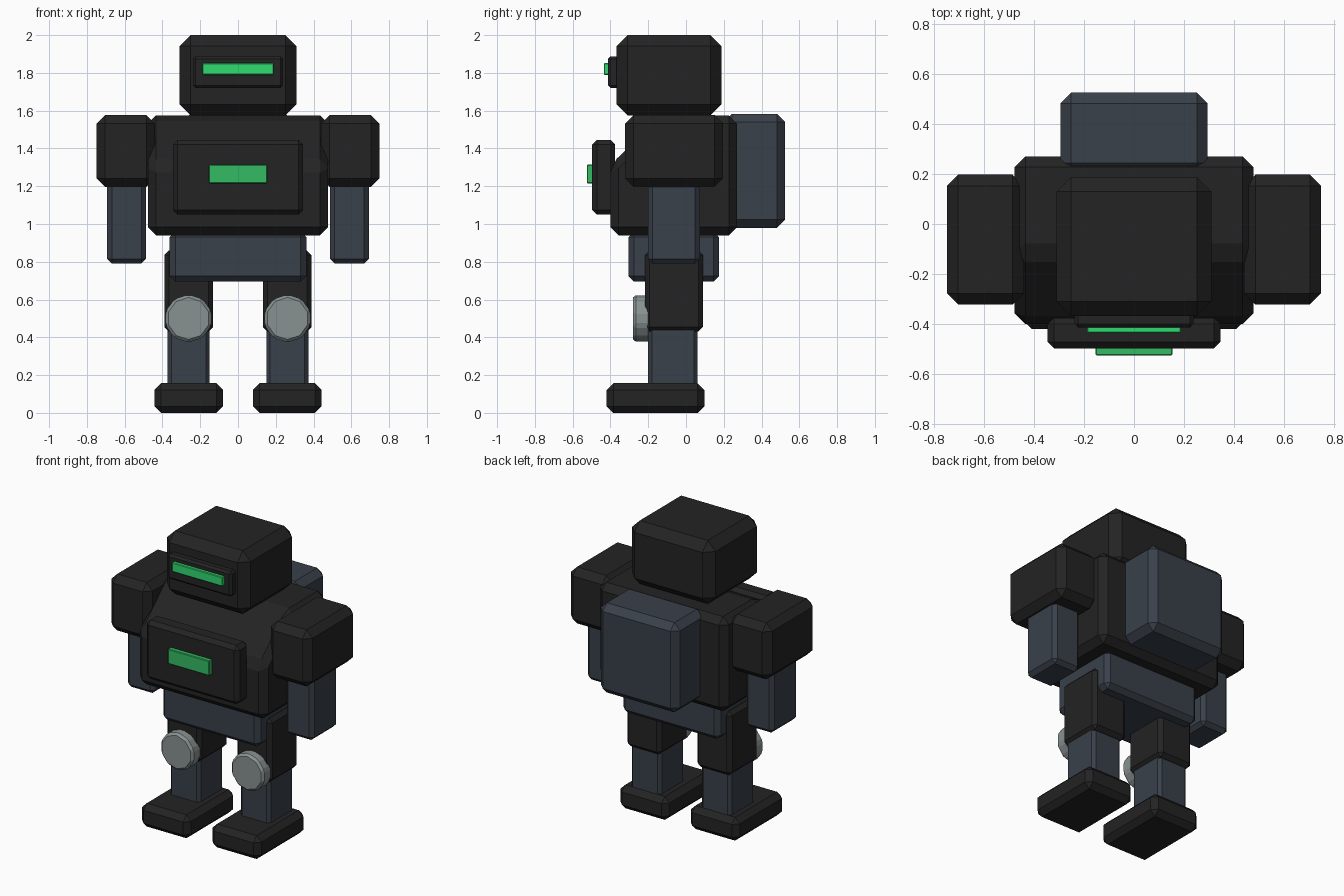
import bpy, bmesh, math
from mathutils import Matrix

if "Cube" in bpy.data.objects:
    bpy.data.objects.remove(bpy.data.objects["Cube"])


def material(name, rgb):
    m = bpy.data.materials.new(name)
    m.diffuse_color = (*rgb, 1.0)
    m.use_nodes = True
    m.node_tree.nodes["Principled BSDF"].inputs["Base Color"].default_value = m.diffuse_color
    return m


BLACK = material("black armour", (0.017, 0.017, 0.017))
SLATE = material("slate metal", (0.041, 0.052, 0.068))
GREY = material("grey metal", (0.25, 0.285, 0.285))
BRIGHT = material("bright green", (0.03, 0.70, 0.16))
GREEN = material("green", (0.033, 0.50, 0.125))


def finish(name, bm, mat, bevel):
    """Turn a bmesh into an object with chamfered edges."""
    bmesh.ops.recalc_face_normals(bm, faces=bm.faces[:])
    if bevel:
        bmesh.ops.bevel(bm, geom=bm.edges[:], offset=bevel, segments=1,
                        affect='EDGES', clamp_overlap=True)
    mesh = bpy.data.meshes.new(name)
    bm.to_mesh(mesh)
    bm.free()
    mesh.materials.append(mat)
    ob = bpy.data.objects.new(name, mesh)
    bpy.context.collection.objects.link(ob)
    return ob


def box(name, x, y, z, mat, bevel=0.0):
    """Chamfered box from (min, max) ranges on each axis."""
    bm = bmesh.new()
    bmesh.ops.create_cube(bm, size=1.0)
    for v in bm.verts:
        v.co = [r[0] if c < 0 else r[1] for c, r in zip(v.co, (x, y, z))]
    return finish(name, bm, mat, bevel)


def pair(name, x, y, z, mat, bevel):
    """Left and right copies of a box given for the +x side."""
    box(name + "_left", x, y, z, mat, bevel)
    box(name + "_right", (-x[1], -x[0]), y, z, mat, bevel)


# Torso: side profile with a sloped upper chest, extruded across x
bm = bmesh.new()
profile = [(-0.40, 0.94), (-0.40, 1.315), (-0.12, 1.575), (0.27, 1.575), (0.27, 0.94)]
face = bm.faces.new([bm.verts.new((-0.477, y, z)) for y, z in profile])
ext = bmesh.ops.extrude_face_region(bm, geom=[face])
bmesh.ops.translate(bm, vec=(0.954, 0, 0),
                    verts=[g for g in ext["geom"] if isinstance(g, bmesh.types.BMVert)])
finish("torso", bm, BLACK, 0.043)

# Head, face plate and visor
box("head", (-0.31, 0.31), (-0.367, 0.187), (1.575, 2.0), BLACK, 0.058)
box("face_plate", (-0.238, 0.238), (-0.413, -0.33), (1.72, 1.888), BLACK, 0.014)
box("visor", (-0.188, 0.188), (-0.435, -0.40), (1.79, 1.852), BRIGHT, 0.004)

# Chest plate and light
box("chest_plate", (-0.345, 0.345), (-0.497, -0.375), (1.05, 1.445), BLACK, 0.025)
box("chest_light", (-0.154, 0.154), (-0.525, -0.48), (1.215, 1.315), GREEN, 0.004)

# Backpack and pelvis
box("backpack", (-0.294, 0.294), (0.20, 0.525), (0.98, 1.583), SLATE, 0.043)
box("pelvis", (-0.362, 0.362), (-0.305, 0.175), (0.695, 0.96), SLATE, 0.03)

# Arms
pair("shoulder", (0.44, 0.748), (-0.322, 0.197), (1.197, 1.577), BLACK, 0.045)
pair("forearm", (0.487, 0.693), (-0.202, 0.073), (0.79, 1.25), SLATE, 0.025)

# Legs and feet
pair("thigh", (0.132, 0.39), (-0.217, 0.09), (0.43, 0.86), BLACK, 0.025)
pair("shin", (0.15, 0.373), (-0.2, 0.062), (0.12, 0.47), SLATE, 0.02)
pair("foot", (0.079, 0.443), (-0.42, 0.097), (0.0, 0.157), BLACK, 0.035)

# Ten-sided knee discs
for side, sx in (("left", 1), ("right", -1)):
    bm = bmesh.new()
    bmesh.ops.create_cone(bm, cap_ends=True, segments=10, radius1=0.127, radius2=0.127,
                          depth=0.095)
    top = max(bm.verts, key=lambda v: v.co.y)
    turn = math.pi / 2 - math.atan2(top.co.y, top.co.x)
    bm.transform(Matrix.Translation((sx * 0.262, -0.2335, 0.5))
                 @ Matrix.Rotation(math.pi / 2, 4, 'X') @ Matrix.Rotation(turn, 4, 'Z'))
    finish("knee_" + side, bm, GREY, 0.015)
